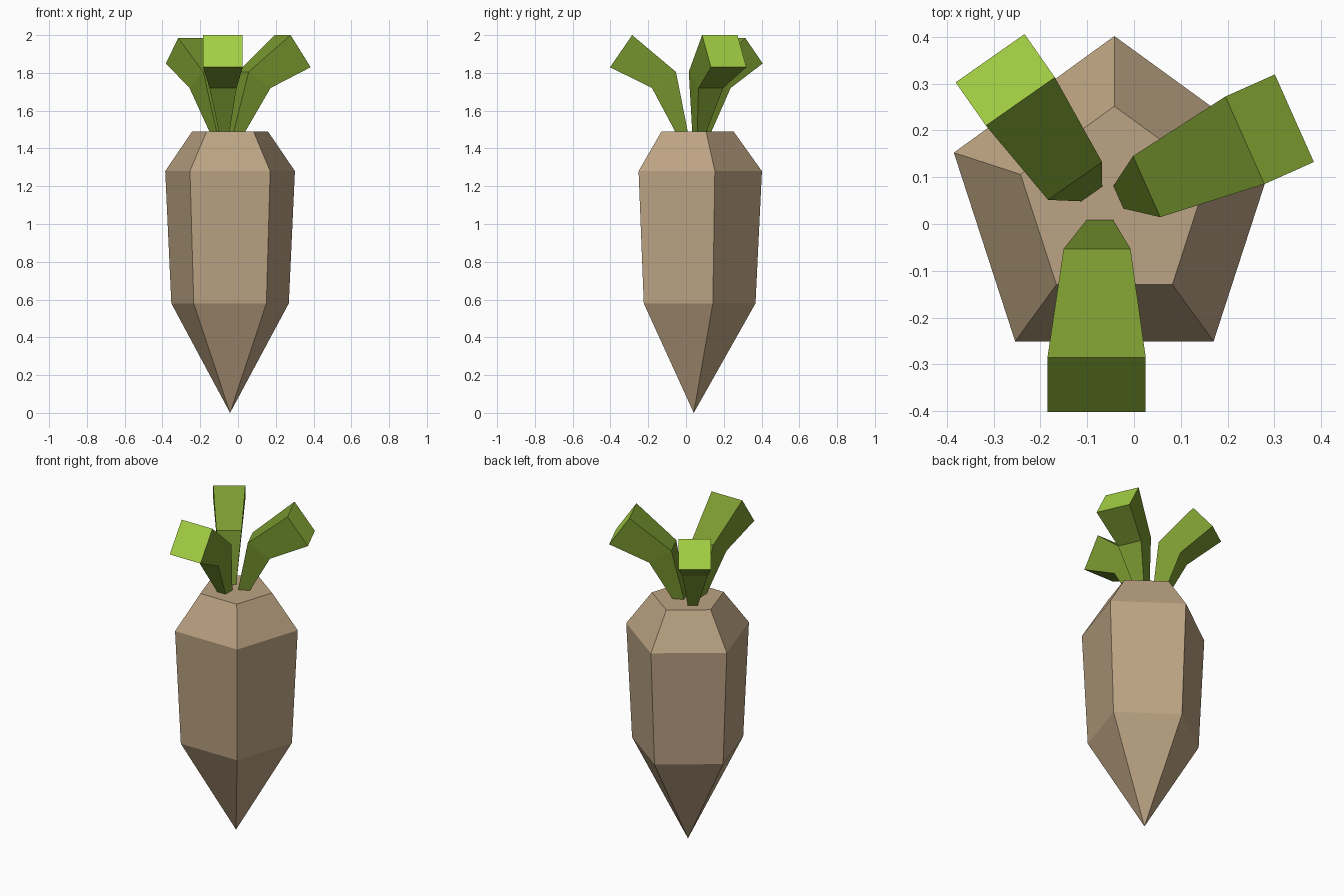
import bpy, bmesh, math
from mathutils import Vector

if "Cube" in bpy.data.objects:
    bpy.data.objects.remove(bpy.data.objects["Cube"])


def material(name, rgb):
    """Flat colour from 0-255 sRGB values, stored as linear."""
    lin = [((c / 255 + 0.055) / 1.055) ** 2.4 for c in rgb]
    m = bpy.data.materials.new(name)
    m.diffuse_color = (*lin, 1)
    m.use_nodes = True
    m.node_tree.nodes["Principled BSDF"].inputs["Base Color"].default_value = m.diffuse_color
    return m


ROOT = material("root tan", (188, 163, 131))
STEM = material("stem green", (123, 155, 49))
TIP = material("cut tip light green", (163, 207, 67))


def loft(name, rings, mats, cap_end_material=0):
    """Skin equal-sized rings of points and cap both ends (a single point makes a tip)."""
    bm = bmesh.new()
    loops = [[bm.verts.new(p) for p in ring] for ring in rings]
    for a, b in zip(loops, loops[1:]):
        n = len(b)
        for i in range(n):
            j = (i + 1) % n
            bm.faces.new((a[0], b[j], b[i]) if len(a) == 1 else (a[i], a[j], b[j], b[i]))
    if len(loops[0]) > 2:
        bm.faces.new(loops[0][::-1])
    end = bm.faces.new(loops[-1])
    end.material_index = cap_end_material
    bmesh.ops.recalc_face_normals(bm, faces=bm.faces[:])
    me = bpy.data.meshes.new(name)
    bm.to_mesh(me)
    bm.free()
    for m in mats:
        me.materials.append(m)
    ob = bpy.data.objects.new(name, me)
    bpy.context.collection.objects.link(ob)
    return ob


# Five-sided root: tip, lower body, shoulder, flat crown
CX, CY = -0.042, 0.041


def pentagon(r, z):
    return [(CX + r * math.cos(math.radians(90 + 72 * i)),
             CY + r * math.sin(math.radians(90 + 72 * i)), z) for i in range(5)]


loft("root", [[(CX, CY, 0)], pentagon(0.327, 0.58), pentagon(0.361, 1.28),
              pentagon(0.211, 1.49)], [ROOT])


# Bent, flaring square stems. Each section is given by the middle of its inner
# edge, its width, and how far the outer edge lies outward and downward.
def stem(name, angle, sections):
    a = math.radians(angle)
    out = Vector((math.cos(a), math.sin(a), 0))
    side = Vector((-out.y, out.x, 0))
    rings = []
    for inner, width, reach, drop in sections:
        p = Vector(inner)
        q = p + out * reach - Vector((0, 0, drop))
        s = side * width / 2
        rings.append([p - s, q - s, q + s, p + s])
    loft(name, rings, [STEM, TIP], 1)


stem("front_stem", -90, [((-0.073, 0.01, 1.485), 0.055, 0.065, 0),
                         ((-0.079, -0.053, 1.805), 0.143, 0.127, 0.085),
                         ((-0.080, -0.285, 2.0), 0.21, 0.117, 0.17)])
stem("right_stem", 24, [((-0.034, 0.057, 1.485), 0.052, 0.065, 0),
                        ((0.027, 0.080, 1.805), 0.143, 0.127, 0.085),
                        ((0.237, 0.179, 2.0), 0.205, 0.116, 0.17)])
stem("back_left_stem", 125, [((-0.090, 0.064, 1.485), 0.054, 0.065, 0),
                             ((-0.126, 0.092, 1.805), 0.141, 0.127, 0.085),
                             ((-0.243, 0.262, 1.985), 0.18, 0.113, 0.135)])
